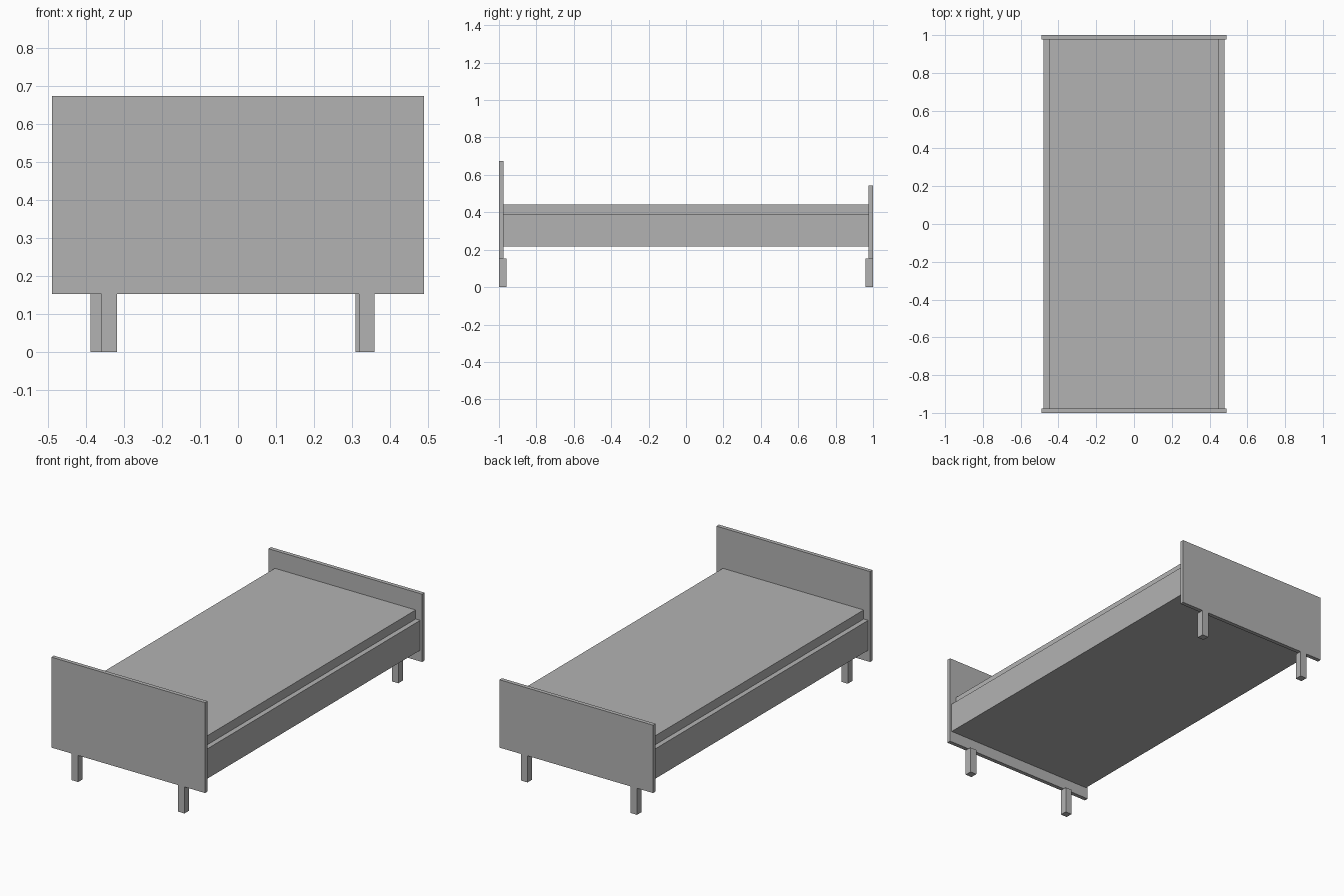
import bpy
import bmesh

cube = bpy.data.objects.get("Cube")
if cube:
    bpy.data.objects.remove(cube, do_unlink=True)

# Single plain grey for the whole bed
grey = bpy.data.materials.new("plain grey")
grey.use_nodes = True
colour = (0.45, 0.45, 0.45, 1)
grey.diffuse_color = colour
grey.node_tree.nodes["Principled BSDF"].inputs["Base Color"].default_value = colour


def box(name, xs, ys, zs):
    """Flat-faced box spanning the given x, y and z ranges."""
    mesh = bpy.data.meshes.new(name)
    bm = bmesh.new()
    bmesh.ops.create_cube(bm, size=1)
    for v in bm.verts:
        v.co = [span[0] if c < 0 else span[1] for c, span in zip(v.co, (xs, ys, zs))]
    bm.to_mesh(mesh)
    bm.free()
    mesh.materials.append(grey)
    obj = bpy.data.objects.new(name, mesh)
    bpy.context.collection.objects.link(obj)
    return obj


half_width, half_length = 0.49, 1.0
inner_end = 0.977
leg_height, leg_size = 0.153, 0.041

# End panels: the taller one stands at the front
box("headboard", (-half_width, half_width), (-half_length, -inner_end), (leg_height, 0.674))
box("footboard", (-half_width, half_width), (inner_end, half_length), (leg_height, 0.544))

# Bed frame and mattress
box("bed_frame", (-0.478, 0.478), (-inner_end, inner_end), (0.218, 0.39))
box("mattress", (-0.449, 0.449), (-inner_end, inner_end), (0.39, 0.442))

# Legs: the back pair sits slightly towards the right
for end, side, x in (("front", "right", -0.36), ("front", "left", 0.318),
                     ("back", "right", -0.388), ("back", "left", 0.31)):
    y = -half_length if end == "front" else half_length - leg_size
    box(f"{end}_{side}_leg", (x, x + leg_size), (y, y + leg_size), (0, leg_height))
